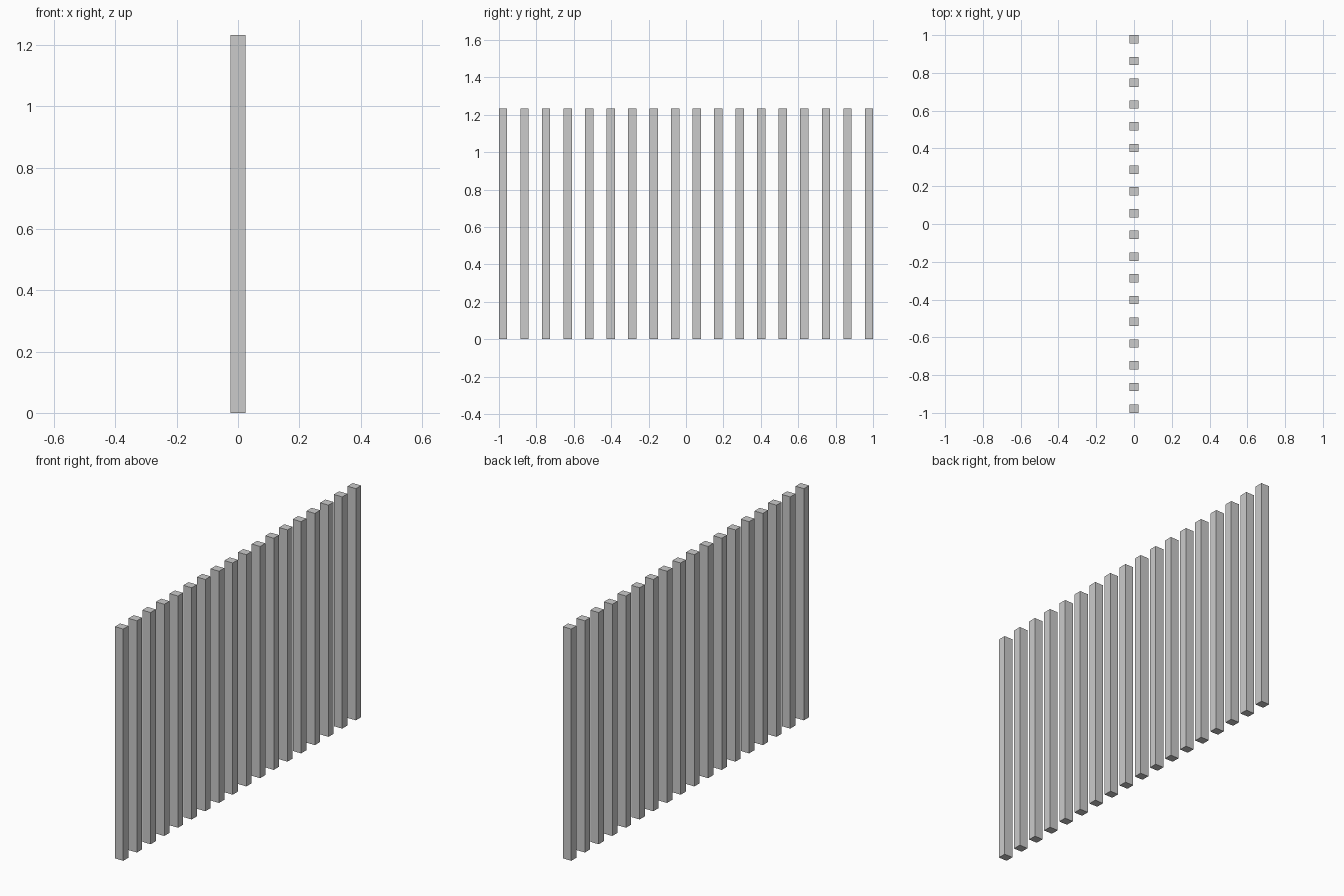
import bpy

if "Cube" in bpy.data.objects:
    bpy.data.objects.remove(bpy.data.objects["Cube"])

COUNT = 18
WIDTH_X, WIDTH_Y, HEIGHT = 0.049, 0.044, 1.233
FIRST = -1 + WIDTH_Y / 2
STEP = (2 - WIDTH_Y) / (COUNT - 1)


def add_slat(index):
    """One upright square-edged slat standing on the floor."""
    y = FIRST + index * STEP
    bpy.ops.mesh.primitive_cube_add(size=1, location=(0, y, HEIGHT / 2))
    slat = bpy.context.object
    slat.name = f"slat_{index + 1:02d}"
    slat.scale = (WIDTH_X, WIDTH_Y, HEIGHT)
    bpy.ops.object.transform_apply(location=False, rotation=False, scale=True)


# Row of evenly spaced slats along y
for i in range(COUNT):
    add_slat(i)
